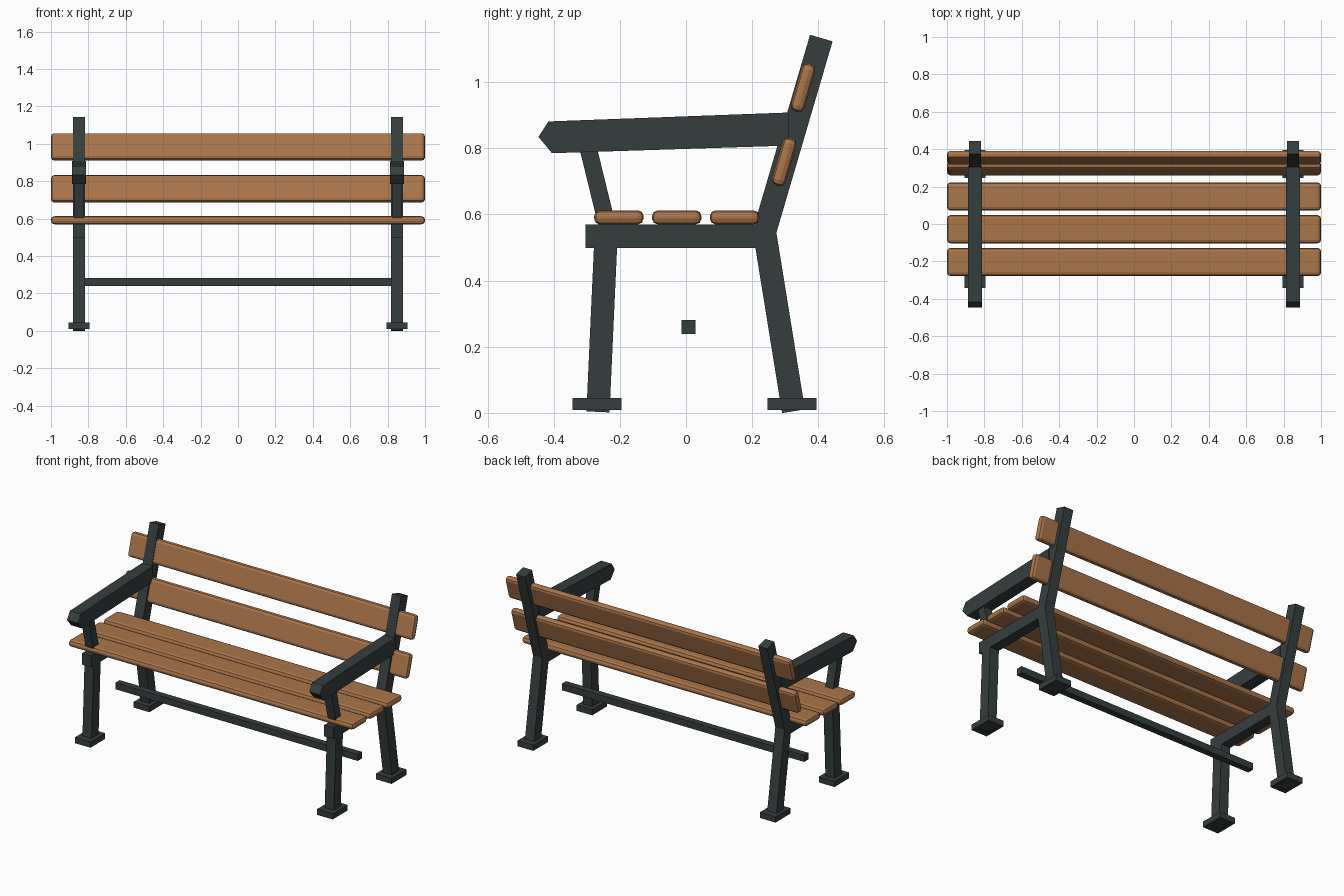
import bpy
import bmesh
import math
from mathutils import Vector

cube = bpy.data.objects.get("Cube")
if cube:
    bpy.data.objects.remove(cube, do_unlink=True)


def make_material(name, rgb):
    mat = bpy.data.materials.new(name)
    mat.use_nodes = True
    mat.diffuse_color = (*rgb, 1)
    mat.node_tree.nodes["Principled BSDF"].inputs["Base Color"].default_value = (*rgb, 1)
    return mat


WOOD = make_material("warm wood", (0.40, 0.18, 0.07))
METAL = make_material("dark iron", (0.037, 0.048, 0.048))


def prism(name, outline, x, width, mat):
    """Extrude a (y, z) outline along x, centred on x."""
    bm = bmesh.new()
    face = bm.faces.new([bm.verts.new((x - width / 2, y, z)) for y, z in outline])
    out = bmesh.ops.extrude_face_region(bm, geom=[face])
    moved = [v for v in out["geom"] if isinstance(v, bmesh.types.BMVert)]
    bmesh.ops.translate(bm, verts=moved, vec=(width, 0, 0))
    bmesh.ops.recalc_face_normals(bm, faces=bm.faces)
    mesh = bpy.data.meshes.new(name)
    bm.to_mesh(mesh)
    bm.free()
    mesh.materials.append(mat)
    obj = bpy.data.objects.new(name, mesh)
    bpy.context.collection.objects.link(obj)
    return obj


def bar(name, start, end, depth, x, width, mat=METAL):
    """Straight bar between two (y, z) points with square-cut ends."""
    a, b = Vector(start), Vector(end)
    d = (b - a).normalized()
    side = Vector((-d.y, d.x)) * depth / 2
    return prism(name, [a - side, b - side, b + side, a + side], x, width, mat)


def slat(name, y, z, tilt=0):
    """Full-length wooden board with eased edges; tilt is its angle from level."""
    half = Vector((math.cos(tilt), math.sin(tilt))) * 0.075
    centre = Vector((y, z))
    obj = bar(name, centre - half, centre + half, 0.043, 0, 2.0, WOOD)
    bevel = obj.modifiers.new("eased edges", "BEVEL")
    bevel.width = 0.018
    bevel.segments = 2
    return obj


# Cast side frames
for label, x in (("left", 0.85), ("right", -0.85)):
    bar(label + "_front_leg", (-0.266, 0.003), (-0.242, 0.53), 0.07, x, 0.064)
    bar(label + "_rear_leg", (0.325, 0.005), (0.237, 0.55), 0.07, x, 0.064)
    bar(label + "_back_post", (0.235, 0.54), (0.409, 1.133), 0.071, x, 0.064)
    bar(label + "_seat_rail", (-0.304, 0.534), (0.25, 0.534), 0.072, x, 0.064)
    bar(label + "_arm_support", (-0.232, 0.54), (-0.298, 0.81), 0.052, x, 0.055)
    prism(label + "_armrest",
          [(-0.446, 0.834), (-0.416, 0.881), (0.31, 0.908), (0.31, 0.808), (-0.405, 0.785)],
          x, 0.075, METAL)
    for end, y in (("front", -0.269), ("rear", 0.321)):
        bar(f"{label}_{end}_foot", (y - 0.074, 0.027), (y + 0.074, 0.027), 0.036, x, 0.11)

# Cross bar under the seat
bar("stretcher", (-0.013, 0.26), (0.029, 0.26), 0.042, 0, 1.70)

# Seat boards
for i in range(3):
    slat(f"seat_slat_{i + 1}", -0.203 + i * 0.175, 0.591)

# Back boards, leaning with the posts
lean = math.radians(90 - 16.3)
slat("lower_back_slat", 0.297, 0.759, lean)
slat("upper_back_slat", 0.354, 0.983, lean)
